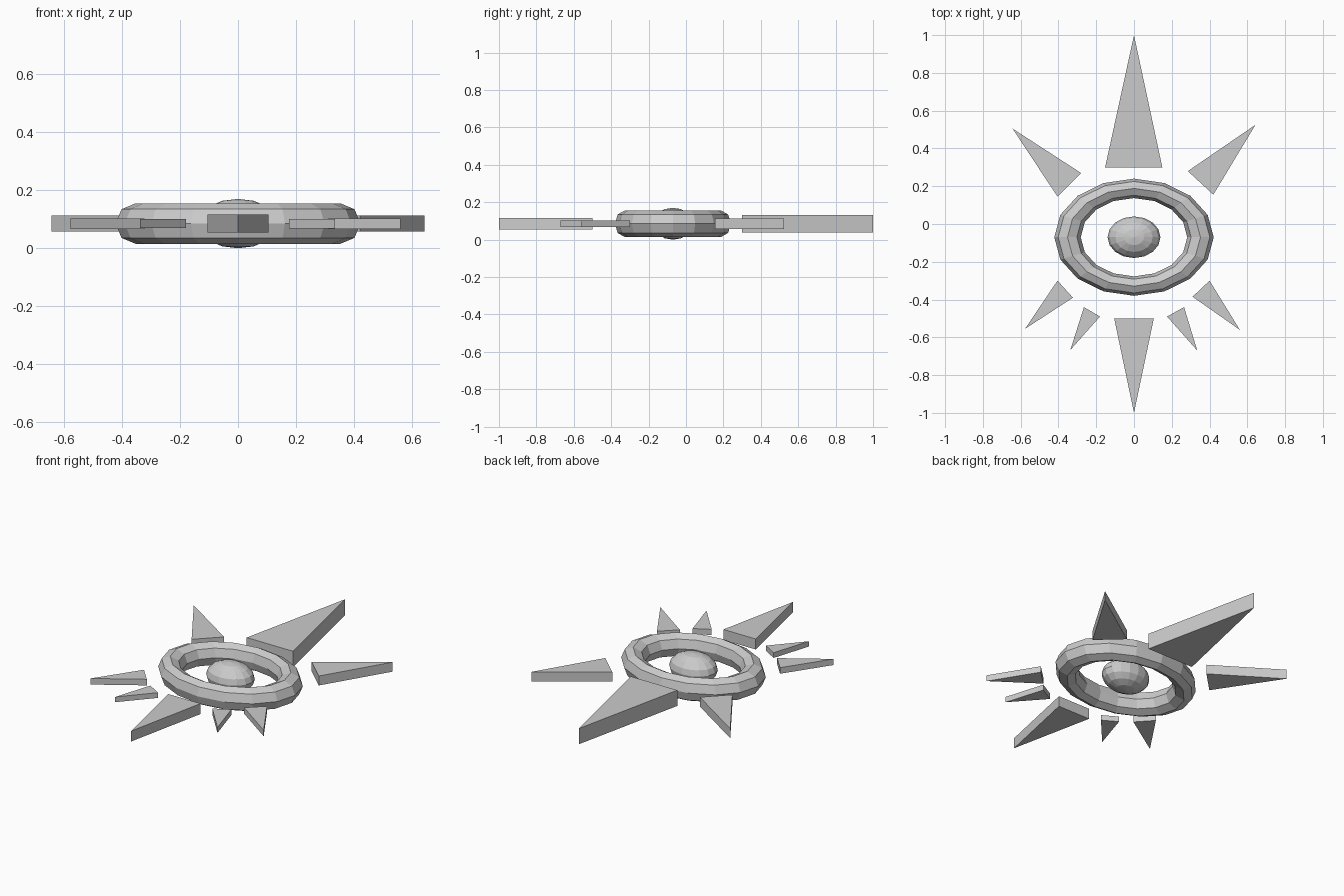
import bpy, bmesh, math

if "Cube" in bpy.data.objects:
    bpy.data.objects.remove(bpy.data.objects["Cube"])

CY, CZ = -0.07, 0.085      # centre of the eye and mid height


def finish(name, bm):
    bmesh.ops.recalc_face_normals(bm, faces=bm.faces)
    mesh = bpy.data.meshes.new(name)
    bm.to_mesh(mesh)
    bm.free()
    obj = bpy.data.objects.new(name, mesh)
    bpy.context.collection.objects.link(obj)
    return obj


def spike(name, base_a, base_b, tip, height):
    """Flat triangular prism centred on the mid height."""
    bm = bmesh.new()
    z = CZ - height / 2
    face = bm.faces.new([bm.verts.new((x, y, z)) for x, y in (base_a, base_b, tip)])
    ext = bmesh.ops.extrude_face_region(bm, geom=[face])
    top = [v for v in ext["geom"] if isinstance(v, bmesh.types.BMVert)]
    bmesh.ops.translate(bm, verts=top, vec=(0, 0, height))
    finish(name, bm)


# Oval ring
MAJOR, MINOR, SQUASH, SEG, SIDES = 0.352, 0.07, 0.735, 16, 8
bm = bmesh.new()
rings = []
for i in range(SEG):
    a = math.tau * i / SEG
    ring = []
    for j in range(SIDES):
        b = math.tau * j / SIDES
        r = MAJOR + MINOR * math.cos(b)
        ring.append(bm.verts.new((r * math.cos(a), CY + SQUASH * r * math.sin(a),
                                  CZ + MINOR * math.sin(b))))
    rings.append(ring)
for i in range(SEG):
    p, q = rings[i], rings[(i + 1) % SEG]
    for j in range(SIDES):
        k = (j + 1) % SIDES
        bm.faces.new((p[j], q[j], q[k], p[k]))
finish("oval_ring", bm)

# Flattened centre ball
bm = bmesh.new()
bmesh.ops.create_uvsphere(bm, u_segments=16, v_segments=8, radius=1)
bmesh.ops.scale(bm, verts=bm.verts, vec=(0.14, 0.11, CZ))
bmesh.ops.translate(bm, verts=bm.verts, vec=(0, CY, CZ))
finish("centre_ball", bm)

# Spikes around the ring
spike("top_spike", (-0.153, 0.30), (0.15, 0.30), (0, 1.0), 0.093)
spike("bottom_spike", (-0.105, -0.50), (0.105, -0.50), (0, -1.0), 0.062)
spike("upper_left_spike", (-0.28, 0.27), (-0.405, 0.145), (-0.643, 0.505), 0.056)
spike("upper_right_spike", (0.285, 0.28), (0.42, 0.155), (0.643, 0.525), 0.056)
spike("lower_left_spike", (-0.405, -0.30), (-0.323, -0.39), (-0.577, -0.555), 0.036)
spike("lower_right_spike", (0.40, -0.30), (0.31, -0.385), (0.56, -0.56), 0.036)
spike("small_left_spike", (-0.265, -0.44), (-0.18, -0.49), (-0.337, -0.667), 0.031)
spike("small_right_spike", (0.265, -0.44), (0.175, -0.49), (0.335, -0.67), 0.033)
